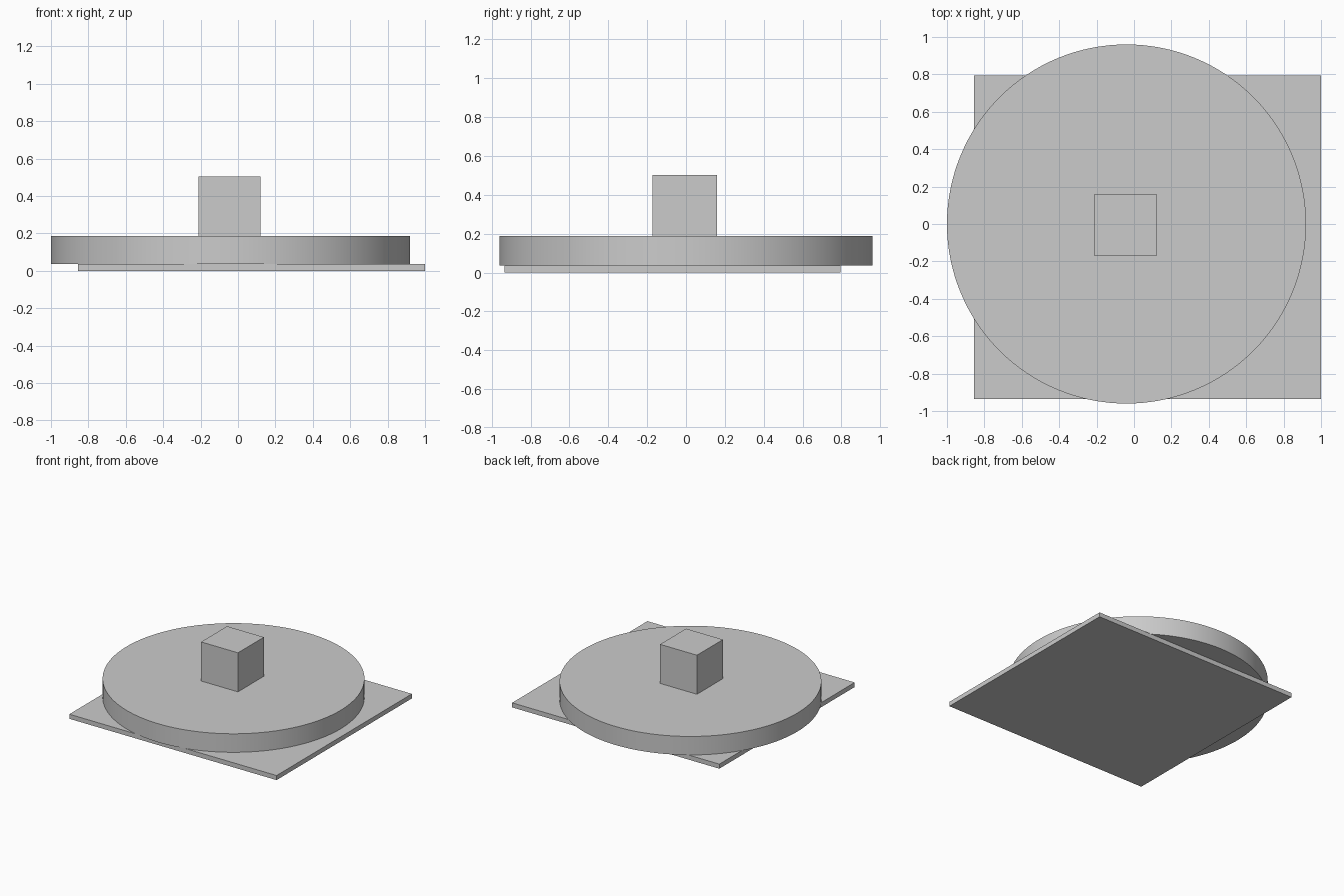
import bpy
import math
from mathutils import Vector

default = bpy.data.objects.get("Cube")
if default:
    bpy.data.objects.remove(default, do_unlink=True)

# Single plain grey
grey = bpy.data.materials.new("light grey")
grey.use_nodes = True
colour = (0.6, 0.6, 0.6, 1)
grey.diffuse_color = colour
grey.node_tree.nodes["Principled BSDF"].inputs["Base Color"].default_value = colour


def finish(name):
    obj = bpy.context.object
    obj.name = obj.data.name = name
    obj.data.materials.append(grey)
    return obj


def block(name, low, high):
    low, high = Vector(low), Vector(high)
    bpy.ops.mesh.primitive_cube_add(size=1, location=(low + high) / 2)
    bpy.context.object.scale = high - low
    bpy.ops.object.transform_apply(location=False, rotation=False)
    return finish(name)


# Thin square plate on the ground
block("base_plate", (-0.855, -0.935, 0), (1, 0.795, 0.037))

# Wide round disc resting on the plate
bpy.ops.mesh.primitive_cylinder_add(
    vertices=128, radius=0.96, depth=0.15, location=(-0.04, 0, 0.112))
finish("disc")
bpy.ops.object.shade_smooth_by_angle(angle=math.radians(30))

# Block standing at the middle of the disc
block("centre_block", (-0.21, -0.172, 0.187), (0.12, 0.16, 0.503))
